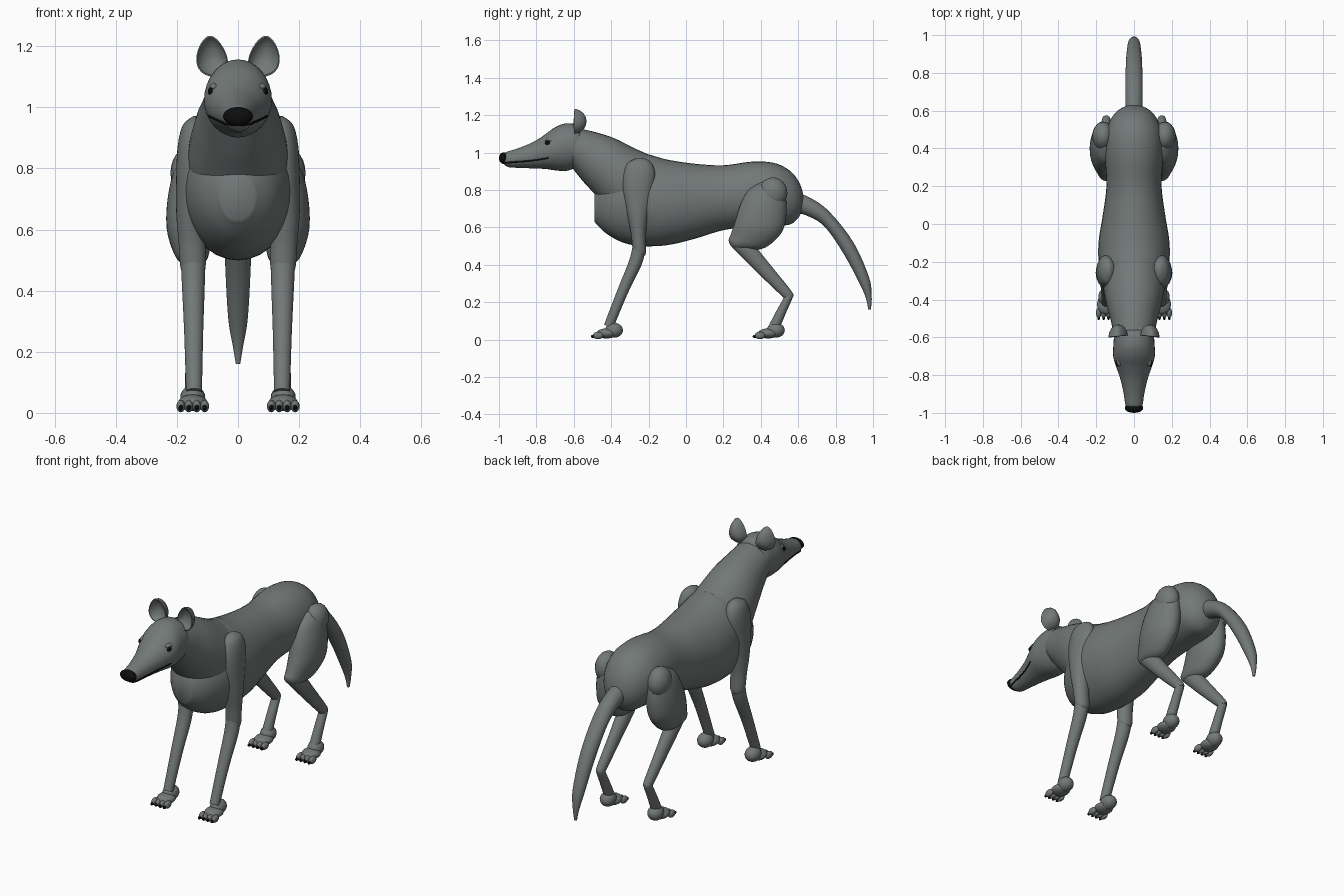
import bpy, bmesh, math
from mathutils import Vector, Matrix

if "Cube" in bpy.data.objects:
    bpy.data.objects.remove(bpy.data.objects["Cube"])

built = []


def material(name, rgb, rough):
    m = bpy.data.materials.new(name)
    m.use_nodes = True
    m.diffuse_color = (*rgb, 1)
    node = m.node_tree.nodes["Principled BSDF"]
    node.inputs["Base Color"].default_value = (*rgb, 1)
    node.inputs["Roughness"].default_value = rough
    return m


FUR = material("grey fur", (0.17, 0.19, 0.187), 0.8)
BLACK = material("black", (0.004, 0.004, 0.004), 0.6)


def finish(name, bm, mat):
    bmesh.ops.recalc_face_normals(bm, faces=bm.faces[:])
    me = bpy.data.meshes.new(name)
    bm.to_mesh(me)
    bm.free()
    me.materials.append(mat)
    ob = bpy.data.objects.new(name, me)
    bpy.context.collection.objects.link(ob)
    built.append(ob)
    return ob


def skin(name, rings, mat):
    """Join equal rings of points into a closed surface with capped ends."""
    bm = bmesh.new()
    loops = [[bm.verts.new(p) for p in ring] for ring in rings]
    n = len(loops[0])
    for a, b in zip(loops, loops[1:]):
        for i in range(n):
            j = (i + 1) % n
            bm.faces.new((a[i], a[j], b[j], b[i]))
    bm.faces.new(loops[0])
    bm.faces.new(loops[-1])
    return finish(name, bm, mat)


def catmull(p, t):
    a, b, c, d = p
    return 0.5 * (2 * b + (c - a) * t + (2 * a - 5 * b + 4 * c - d) * t * t
                  + (3 * b - a - 3 * c + d) * t ** 3)


def loft(name, sections, mat=FUR, side=1, steps=5, sides=32):
    """Sections: centre x, edge point (y, z), opposite edge point (y, z), half width."""
    s = [sections[0]] + sections + [sections[-1]]
    fine = []
    for k in range(len(s) - 3):
        for j in range(steps):
            fine.append([catmull(q, j / steps) for q in zip(*s[k:k + 4])])
    fine.append(sections[-1])
    rings = []
    for x, y1, z1, y2, z2, w in fine:
        mid = Vector((x * side, (y1 + y2) / 2, (z1 + z2) / 2))
        up = Vector((0, (y1 - y2) / 2, (z1 - z2) / 2))
        ring = []
        for i in range(sides):
            a = math.tau * i / sides
            ring.append(mid + up * math.cos(a) + Vector((w * math.sin(a), 0, 0)))
        rings.append(ring)
    return skin(name, rings, mat)


def blobs(name, items, mat=FUR):
    """Ellipsoids given as (centre, radii)."""
    bm = bmesh.new()
    for loc, rad in items:
        m = Matrix.Translation(loc) @ Matrix.Diagonal((*rad, 1))
        bmesh.ops.create_uvsphere(bm, u_segments=20, v_segments=12, radius=1, matrix=m)
    return finish(name, bm, mat)


# Torso with blunt breast, neck and head
loft("torso", [
    (0, -.49, .78, -.49, .63, .055), (0, -.43, .87, -.43, .57, .12),
    (0, -.34, .95, -.34, .52, .165), (0, -.24, .995, -.24, .50, .185),
    (0, -.1, .962, -.1, .505, .188), (0, .05, .94, .05, .54, .165),
    (0, .2, .932, .2, .585, .146), (0, .36, .952, .36, .605, .155),
    (0, .48, .942, .48, .61, .15), (0, .565, .895, .555, .615, .12),
    (0, .61, .83, .6, .65, .08), (0, .628, .77, .625, .70, .035)])
loft("neck", [
    (0, -.2, .99, -.29, .60, .165), (0, -.28, 1.025, -.40, .68, .162),
    (0, -.38, 1.075, -.49, .78, .143), (0, -.48, 1.108, -.55, .845, .122),
    (0, -.6, 1.135, -.61, .92, .105)])
head = loft("head", [
    (0, -.55, 1.10, -.56, .96, .06), (0, -.575, 1.145, -.58, .925, .1),
    (0, -.64, 1.156, -.64, .902, .109), (0, -.70, 1.135, -.70, .905, .11),
    (0, -.76, 1.092, -.75, .912, .095), (0, -.82, 1.055, -.81, .915, .074),
    (0, -.90, 1.022, -.89, .918, .055), (0, -.96, 1.003, -.95, .922, .046),
    (0, -.985, .985, -.975, .94, .036)])

# Nose, eyes and mouth line
blobs("nose", [((0, -.975, .97), (.049, .025, .031))], BLACK)
eyes = []
for s in (1, -1):
    p = head.closest_point_on_mesh(Vector((.11 * s, -.75, 1.063)))[1]
    eyes.append((p, (.009, .016, .012)))
    # Brow ridge above each eye
    blobs(("left" if s > 0 else "right") + "_brow",
          [(p + Vector((-.012 * s, .018, .014)), (.016, .032, .013))])
blobs("eyes", eyes, BLACK)

half = [(.11, -.74, .966), (.08, -.80, .957), (.065, -.86, .950),
        (.06, -.92, .945), (.04, -.97, .942)]
path = half + [(0, -1, .94)] + [(-x, y, z) for x, y, z in reversed(half)]
fine = [Vector(a).lerp(Vector(b), t / 4) for a, b in zip(path, path[1:]) for t in range(4)]
lips = []
for q in fine + [Vector(path[-1])]:
    p = head.closest_point_on_mesh(q)[1]
    lips.append([p + Vector((math.cos(a) * .004, math.sin(a) * .003, math.sin(a) * .005))
                 for a in [math.tau * i / 8 for i in range(8)]])
skin("mouth_line", lips, BLACK)

# Tail
loft("tail", [
    (0, .56, .80, .56, .68, .045), (0, .67, .755, .64, .665, .046),
    (0, .77, .68, .74, .605, .045), (0, .895, .52, .845, .455, .042),
    (0, .978, .335, .935, .285, .032), (0, .993, .23, .965, .21, .017),
    (0, .988, .16, .974, .16, .007)])


def paw(label, x, y):
    toes = [x + (i - 1.5) * .026 for i in range(4)]
    blobs(label + "_paw", [((x, y + .005, .05), (.041, .048, .04)),
                           ((x, y - .035, .033), (.048, .055, .027))]
          + [((t, y - .08, .022), (.0145, .028, .02)) for t in toes])
    blobs(label + "_claws", [((t, y - .106, .017), (.007, .013, .009)) for t in toes], BLACK)


for side, word in ((1, "left"), (-1, "right")):
    # Front leg: shoulder to elbow, then the straight lower leg
    loft(word + "_shoulder", [
        (.135, -.27, .968, -.23, .972, .012), (.14, -.315, .94, -.185, .945, .04),
        (.147, -.338, .87, -.165, .88, .05), (.152, -.335, .78, -.18, .77, .05),
        (.155, -.312, .66, -.205, .65, .047), (.15, -.293, .56, -.215, .55, .044),
        (.147, -.285, .48, -.215, .46, .04), (.147, -.27, .45, -.24, .44, .02)], side=side)
    loft(word + "_front_shin", [
        (.147, -.285, .50, -.215, .49, .04), (.146, -.305, .42, -.237, .40, .037),
        (.145, -.365, .27, -.31, .25, .031), (.144, -.438, .08, -.39, .06, .026)], side=side)
    paw(word + "_front", .148 * side, -.39)

    # Hind leg: hip, thigh, shin and raised hock
    blobs(word + "_hip", [((.163 * side, .465, .785), (.058, .077, .082))])
    loft(word + "_thigh", [
        (.145, .40, .84, .50, .84, .03), (.15, .335, .80, .53, .78, .06),
        (.155, .29, .72, .537, .67, .076), (.158, .262, .63, .51, .57, .075),
        (.152, .24, .565, .42, .49, .058), (.147, .228, .53, .32, .48, .042),
        (.147, .24, .50, .27, .485, .02)], side=side)
    loft(word + "_hind_shin", [
        (.147, .245, .495, .315, .56, .038), (.147, .30, .44, .37, .50, .038),
        (.147, .40, .34, .455, .395, .031), (.147, .51, .235, .562, .262, .025),
        (.147, .535, .215, .575, .23, .02)], side=side)
    loft(word + "_hock", [
        (.147, .53, .255, .565, .25, .02), (.147, .52, .22, .572, .23, .024),
        (.147, .487, .16, .54, .155, .025), (.147, .445, .08, .50, .06, .027)], side=side)
    paw(word + "_hind", .148 * side, .475)

    # Cupped ear: back shell, rim and hollow front
    rings = []
    for scale, depth in [(.02, .062), (.35, .058), (.65, .046), (.88, .025), (1, 0),
                         (.92, -.002), (.75, .014), (.4, .026), (.02, .03)]:
        ring = []
        for i in range(28):
            a = math.tau * i / 28
            dx = math.sin(a) * .05 * (1 - .28 * math.cos(a)) * scale
            dz = math.cos(a) * .067 * scale
            ring.append(((.086 + dx + dz * .08) * side, -.594 + depth - dx * .1, 1.167 + dz))
        rings.append(ring)
    skin(word + "_ear", rings, FUR)

# Smooth shading with crisp cap edges
bpy.ops.object.select_all(action="DESELECT")
for ob in built:
    ob.select_set(True)
bpy.context.view_layer.objects.active = head
bpy.ops.object.shade_smooth_by_angle(angle=math.radians(50))
